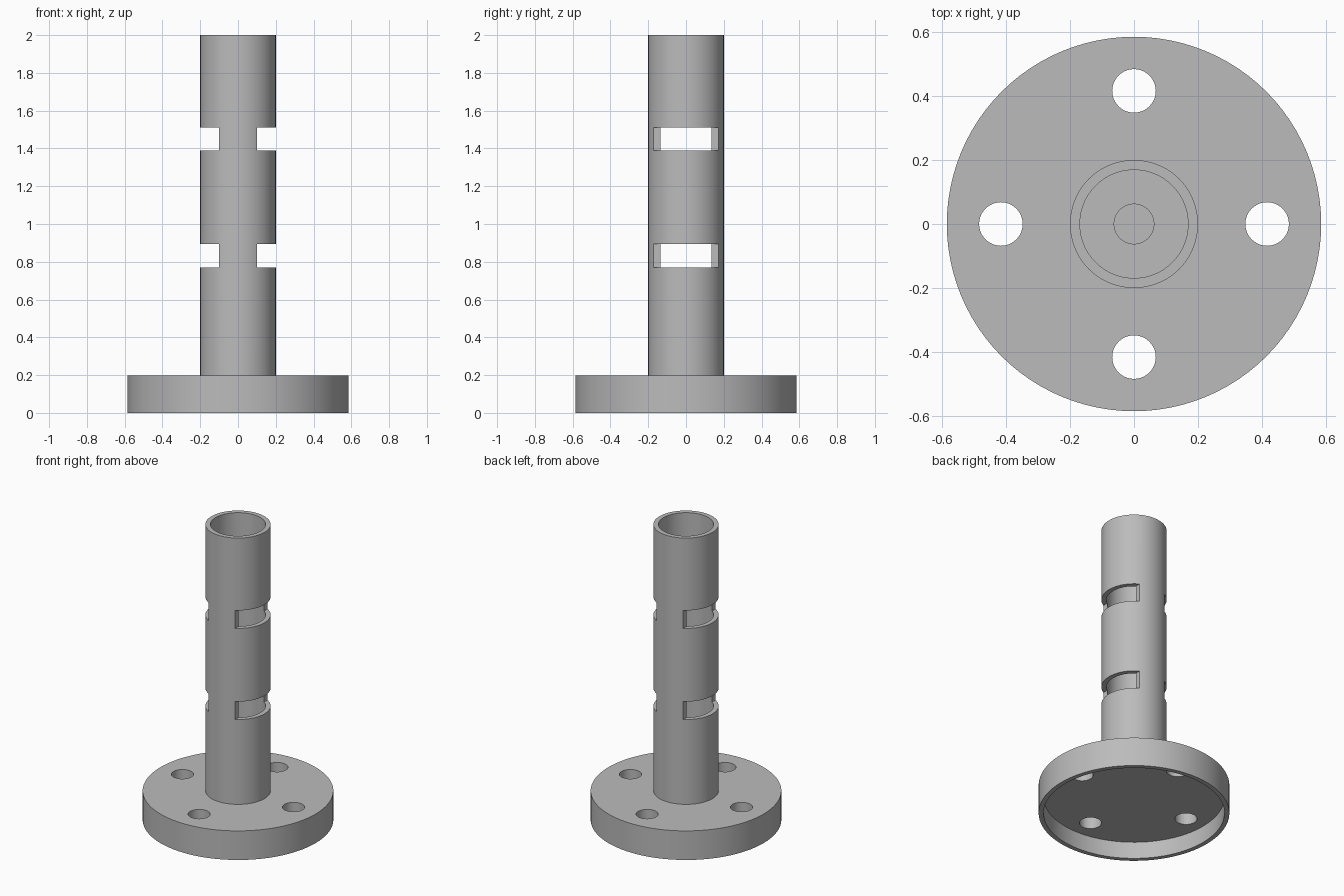
import bpy, bmesh
from math import pi, cos, sin, radians
from mathutils import Vector

if "Cube" in bpy.data.objects:
    bpy.data.objects.remove(bpy.data.objects["Cube"], do_unlink=True)

SEGMENTS = 96

grey = bpy.data.materials.new("plain_grey")
grey.use_nodes = True
grey.diffuse_color = (0.5, 0.5, 0.5, 1)
grey.node_tree.nodes["Principled BSDF"].inputs["Base Color"].default_value = (0.5, 0.5, 0.5, 1)


def lathe(name, profile, closed=False):
    """Spin an (r, z) profile about the z axis."""
    bm = bmesh.new()
    verts = [bm.verts.new((r, 0, z)) for r, z in profile]
    pairs = list(zip(verts, verts[1:]))
    if closed:
        pairs.append((verts[-1], verts[0]))
    edges = [bm.edges.new(p) for p in pairs]
    bmesh.ops.spin(bm, geom=verts + edges, cent=(0, 0, 0), axis=(0, 0, 1),
                   angle=2 * pi, steps=SEGMENTS, use_duplicate=False)
    bmesh.ops.remove_doubles(bm, verts=bm.verts, dist=1e-5)
    bmesh.ops.recalc_face_normals(bm, faces=bm.faces)
    mesh = bpy.data.meshes.new(name)
    bm.to_mesh(mesh)
    bm.free()
    mesh.materials.append(grey)
    obj = bpy.data.objects.new(name, mesh)
    bpy.context.collection.objects.link(obj)
    return obj


def cut(obj, cutter):
    """Subtract the cutter and discard it."""
    cutter.hide_render = True
    cutter.data.materials.append(grey)
    mod = obj.modifiers.new("cut", "BOOLEAN")
    mod.operation = "DIFFERENCE"
    mod.solver = "EXACT"
    mod.object = cutter
    bpy.context.view_layer.objects.active = obj
    bpy.ops.object.modifier_apply(modifier=mod.name)
    bpy.data.objects.remove(cutter, do_unlink=True)


# Round base, hollow underneath, with a shallow blind hole in the middle
flange = lathe("base_flange", [
    (0, 0.14), (0.062, 0.14), (0.062, 0.197), (0.585, 0.197), (0.585, 0),
    (0.555, 0), (0.555, 0.114), (0, 0.114)])

# Four bolt holes
for i in range(4):
    a = i * pi / 2
    bpy.ops.mesh.primitive_cylinder_add(
        vertices=48, radius=0.068, depth=0.6,
        location=(0.416 * cos(a), 0.416 * sin(a), 0.1))
    cut(flange, bpy.context.object)

# Hollow upright tube
tube = lathe("upright_tube", [
    (0.2, 0.19), (0.2, 2), (0.169, 2), (0.169, 0.19)], closed=True)

# Two pairs of side slots
for z in (0.832, 1.449):
    for side in (-1, 1):
        bpy.ops.mesh.primitive_cube_add(size=1, location=(side * 0.25, 0, z))
        slot = bpy.context.object
        slot.scale = Vector((0.3, 0.6, 0.122))
        cut(tube, slot)

# Smooth round walls, crisp rims
for obj in (flange, tube):
    bpy.ops.object.select_all(action="DESELECT")
    obj.select_set(True)
    bpy.context.view_layer.objects.active = obj
    bpy.ops.object.shade_smooth_by_angle(angle=radians(30))
